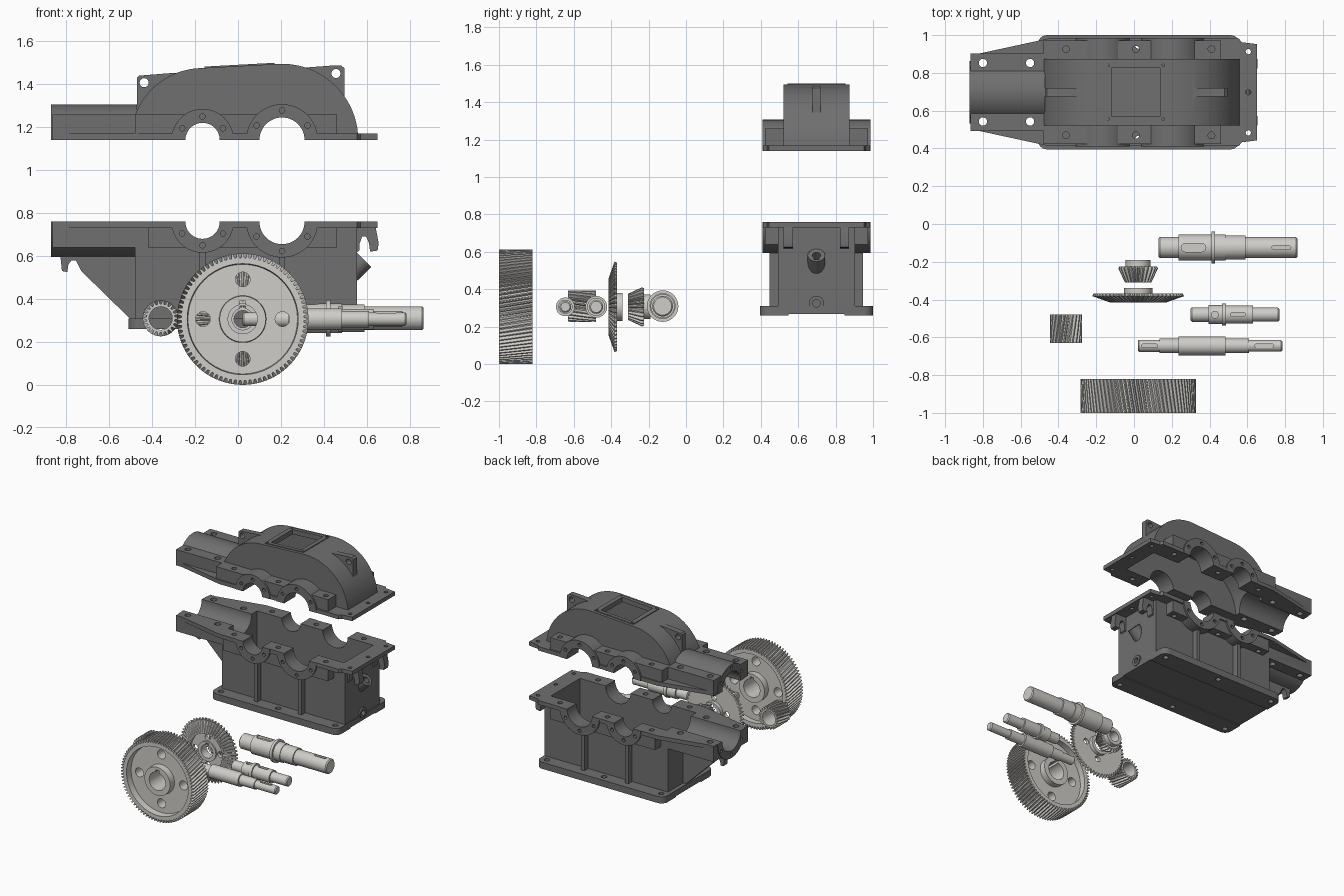
import bpy, bmesh
from math import pi, sin, cos, radians
from mathutils import Matrix, Vector

if "Cube" in bpy.data.objects:
    bpy.data.objects.remove(bpy.data.objects["Cube"])

YC = 0.6975          # centre line of the housing in y


def material(name, v):
    m = bpy.data.materials.new(name)
    m.diffuse_color = v
    m.use_nodes = True
    m.node_tree.nodes["Principled BSDF"].inputs["Base Color"].default_value = m.diffuse_color
    return m


CAST = material("cast_iron", (0.16, 0.16, 0.16, 1))
STEEL = material("steel", (0.62, 0.61, 0.58, 1))


# ---------- helpers ----------
def loft(name, rings, wrap=False):
    """Skin a row of equal rings; cap the ends unless the row wraps round."""
    bm = bmesh.new()
    rows = [[bm.verts.new(p) for p in r] for r in rings]
    n = len(rows[0])
    for a, b in zip(rows, rows[1:] + (rows[:1] if wrap else [])):
        for i in range(n):
            bm.faces.new((a[i], a[(i + 1) % n], b[(i + 1) % n], b[i]))
    if not wrap:
        bm.faces.new(rows[0])
        bm.faces.new(rows[-1])
    bmesh.ops.recalc_face_normals(bm, faces=bm.faces)
    me = bpy.data.meshes.new(name)
    bm.to_mesh(me)
    bm.free()
    ob = bpy.data.objects.new(name, me)
    bpy.context.collection.objects.link(ob)
    return ob


def place(axis, pts, t):
    f = {'x': lambda u, v: (t, u, v), 'y': lambda u, v: (u, t, v), 'z': lambda u, v: (u, v, t)}[axis]
    return [f(u, v) for u, v in pts]


def prism(axis, pts, a, b, name="part"):
    return loft(name, [place(axis, pts, a), place(axis, pts, b)])


def box(x0, x1, y0, y1, z0, z1):
    return prism('z', [(x0, y0), (x1, y0), (x1, y1), (x0, y1)], z0, z1)


def arc(c, r, a0, a1, n):
    return [(c[0] + r * cos(radians(a0 + (a1 - a0) * i / n)),
             c[1] + r * sin(radians(a0 + (a1 - a0) * i / n))) for i in range(n + 1)]


def circle(c, r, n=32):
    return arc(c, r, 0, 360, n)[:-1]


def cyl(axis, c, r, a, b, n=32):
    return prism(axis, circle(c, r, n), a, b)


def lathe(axis, c, profile, name="part", wrap=False, n=48):
    return loft(name, [place(axis, circle(c, r, n), t) for t, r in profile], wrap)


def boolean(ob, op, parts):
    bpy.context.view_layer.objects.active = ob
    for p in parts:
        m = ob.modifiers.new("b", 'BOOLEAN')
        m.operation, m.object, m.solver = op, p, 'EXACT'
        bpy.ops.object.modifier_apply(modifier=m.name)
        bpy.data.objects.remove(p)


def add(ob, *parts):
    boolean(ob, 'UNION', parts)


def cut(ob, *parts):
    boolean(ob, 'DIFFERENCE', parts)


def finish(ob, mat):
    ob.data.materials.clear()
    ob.data.materials.append(mat)
    bpy.ops.object.select_all(action='DESELECT')
    ob.select_set(True)
    bpy.context.view_layer.objects.active = ob
    bpy.ops.object.shade_smooth_by_angle(angle=radians(30))


# ---------- housing halves ----------
BORES = [(-0.165, 0.08, 0.145, 0.11), (0.205, 0.105, 0.167, 0.137)]   # x, bore, boss, bolt circle
SIDE = [(-0.865, 0.195), (-0.45, 0.285), (0.555, 0.285), (0.57, 0.265), (0.65, 0.255)]


def half_shell(name, z0, s):
    """Flange, bolt pads, side bosses and end bearing, shared by cover (s=1) and base (s=-1)."""
    outline = [(x, YC - d) for x, d in SIDE] + [(x, YC + d) for x, d in reversed(SIDE)]
    ob = prism('z', outline, z0, z0 + s * 0.03, name)
    x0 = -0.48 if s > 0 else -0.42
    add(ob, box(x0, 0.46, YC - 0.275, YC + 0.275, z0, z0 + s * 0.12),
        box(-0.865, -0.46, YC - 0.205, YC + 0.205, z0, z0 + s * 0.12),
        prism('x', arc((YC, z0), 0.165, 0, s * 180, 32), -0.87, -0.47))
    for x, _, r, _ in BORES:
        add(ob, prism('y', arc((x, z0), r, 0, s * 180, 32), YC - 0.288, YC + 0.288))
    return ob


def bore_shell(ob, z0, s):
    """Bearing bores and bolt holes."""
    cut(ob, cyl('x', (YC, z0), 0.11, -1, -0.44, 48))
    for x, r, _, rb in BORES:
        cut(ob, cyl('y', (x, z0), r, YC - 0.4, YC + 0.4, 48))
        for a in (30, 90, 150):
            c = (x + rb * cos(radians(a)), z0 + s * rb * sin(radians(a)))
            for e in (-1, 1):
                cut(ob, cyl('y', c, 0.013, YC + e * 0.25, YC + e * 0.32, 12))
    for a in (30, 90, 150):
        c = (YC + 0.138 * cos(radians(a)), z0 + s * 0.138 * sin(radians(a)))
        cut(ob, cyl('x', c, 0.012, -0.9, -0.83, 12))
    for e in (-1, 1):
        for x, d, r in [(-0.36, 0.228, 0.018), (0.01, 0.228, 0.018), (0.41, 0.228, 0.018),
                        (-0.8, 0.155, 0.022), (-0.55, 0.155, 0.022), (0.605, 0.215, 0.014)]:
            cut(ob, cyl('z', (x, YC + e * d), r, z0 - 0.2, z0 + 0.2, 16))
    cut(ob, cyl('z', (0.605, YC), 0.014, z0 - 0.2, z0 + 0.2, 16))


# cover: tunnel-shaped dome, lifting lugs and inspection window
def dome(t, low):
    z = 1.14
    return [(0.56 - t, low)] + arc((0.205, z), 0.355 - t, 0, 93, 20) + \
        arc((-0.165, z), 0.335 - t, 93, 180, 20) + [(-0.5 + t, low)]


cover = half_shell("housing_cover", 1.14, 1)
add(cover, prism('y', dome(0, 1.139), YC - 0.177, YC + 0.177))
cut(cover, box(-1, 1, 0, 1.2, 1.0, 1.14))
roof = [(x, 1.4945 + 0.054 * (x - 0.186) + h) for x, h in [(-0.155, -0.02), (0.17, -0.02), (0.17, 0.006), (-0.155, 0.006)]]
lug_l = [(-0.47, 1.24), (-0.47, 1.43), (-0.46, 1.44), (-0.31, 1.452), (-0.22, 1.455), (-0.3, 1.4)]
lug_r = [(0.495, 1.31), (0.495, 1.475), (0.48, 1.488), (0.44, 1.487), (0.28, 1.475), (0.36, 1.38)]
add(cover, prism('y', roof, YC - 0.155, YC + 0.155),
    prism('y', lug_l, YC - 0.022, YC + 0.022), prism('y', lug_r, YC - 0.022, YC + 0.022))
cut(cover, prism('y', dome(0.03, 1.1), YC - 0.15, YC + 0.15),
    box(-0.12, 0.137, YC - 0.128, YC + 0.128, 1.4, 1.6),
    cyl('y', (-0.437, 1.407), 0.021, 0.6, 0.8), cyl('y', (0.456, 1.45), 0.021, 0.6, 0.8))
for x in (-0.138, 0.155):
    for e in (-1, 1):
        cut(cover, cyl('z', (x, YC + e * 0.142), 0.007, 1.475, 1.6, 10))
bore_shell(cover, 1.14, 1)
finish(cover, CAST)

# base: box body on a rounded foot, ribs, hooks, level port and drain
base = half_shell("housing_base", 0.76, -1)
fx, fy = (-0.46, 0.51), (YC - 0.2525, YC + 0.2525)
foot = arc((fx[1], fy[1]), 0.05, 0, 90, 6) + arc((fx[0], fy[1]), 0.05, 90, 180, 6) + \
    arc((fx[0], fy[0]), 0.05, 180, 270, 6) + arc((fx[1], fy[0]), 0.05, 270, 360, 6)
end_rib = [(-0.83, 0.63), (-0.82, 0.53), (-0.795, 0.525), (-0.79, 0.56), (-0.775, 0.58), (-0.755, 0.58),
           (-0.745, 0.56), (-0.73, 0.53), (-0.505, 0.31), (-0.46, 0.3), (-0.46, 0.63)]
hook = [(0.54, 0.74), (0.64, 0.74), (0.655, 0.66), (0.65, 0.625), (0.615, 0.62), (0.61, 0.66), (0.597, 0.69),
        (0.578, 0.69), (0.567, 0.66), (0.565, 0.625), (0.54, 0.61)]
add(base, box(-0.48, 0.555, YC - 0.205, YC + 0.205, 0.28, 0.76), prism('z', foot, 0.26, 0.31),
    prism('y', end_rib, YC - 0.022, YC + 0.022))
for x, w in ((-0.165, 0.015), (0.205, 0.015)):
    add(base, box(x - w, x + w, YC - 0.25, YC + 0.25, 0.3, 0.66))
for e in (-1, 1):
    add(base, prism('y', hook, YC + e * 0.15 - 0.025, YC + e * 0.15 + 0.025))
slant = Matrix.Translation((0.588, YC, 0.582)) @ Matrix.Rotation(-pi / 4, 4, 'Y')
port, port_hole = cyl('x', (0, 0), 0.047, -0.09, 0), cyl('x', (0, 0), 0.022, -0.2, 0.1)
for o in (port, port_hole):
    o.data.transform(slant)
add(base, port, cyl('x', (YC, 0.325), 0.04, 0.54, 0.566))
cut(base, box(-0.45, 0.525, YC - 0.175, YC + 0.175, 0.295, 0.8), port_hole,
    cyl('x', (YC, 0.325), 0.02, 0.5, 0.6), box(-0.6, 0.6, YC - 0.15, YC + 0.15, 0.2, 0.267))
for x in (-0.455, 0.025, 0.505):
    for e in (-1, 1):
        cut(base, cyl('z', (x, YC + e * 0.25), 0.02, 0.2, 0.4, 16))
bore_shell(base, 0.76, -1)
finish(base, CAST)


# ---------- gears (axis along y) ----------
def gear(name, c, teeth, sections):
    """sections: y, tip radius, tooth depth, twist"""
    rings = []
    for y, r, d, tw in sections:
        pts = []
        for i in range(teeth):
            for f, k in ((-0.32, 1), (-0.13, 0), (0.13, 0), (0.32, 1)):
                a = 2 * pi * (i + f) / teeth + tw
                pts.append((c[0] + (r - k * d) * cos(a), c[1] + (r - k * d) * sin(a)))
        rings.append(place('y', pts, y))
    return loft(name, rings)


def ring_holes(ob, c, dist, r, y0, y1):
    for k in range(4):
        a = k * pi / 2
        cut(ob, cyl('y', (c[0] + dist * cos(a), c[1] + dist * sin(a)), r, y0, y1, 24))


C = (0.022, 0.306)
wheel = gear("helical_wheel", C, 80, [(-1 + 0.045 * i, 0.306, 0.02, 0.025 * i) for i in range(5)])
for y0, y1 in ((-1.05, -0.95), (-0.87, -0.77)):
    cut(wheel, lathe('y', C, [(y0, 0.105), (y0, 0.262), (y1, 0.255), (y1, 0.11)], wrap=True))
cut(wheel, cyl('y', C, 0.068, -1.1, -0.7, 48), box(C[0] - 0.014, C[0] + 0.014, -1.1, -0.7, C[1], C[1] + 0.085))
ring_holes(wheel, C, 0.185, 0.034, -1.1, -0.7)
finish(wheel, STEEL)

P = (-0.36, 0.31)
pinion = gear("helical_pinion", P, 22, [(-0.63 + 0.0375 * i, 0.084, 0.018, -0.08 * i) for i in range(5)])
cut(pinion, cyl('y', P, 0.054, -0.7, -0.4))
finish(pinion, STEEL)

bevel = gear("bevel_wheel", C, 56, [(-0.415, 0.15, 0.012, 0), (-0.382, 0.243, 0.02, 0), (-0.368, 0.236, 0.018, 0)])
cut(bevel, cyl('y', C, 0.135, -0.5, -0.395, 48))
add(bevel, cyl('y', C, 0.075, -0.405, -0.34, 48))
cut(bevel, cyl('y', C, 0.05, -0.5, -0.3), box(C[0] - 0.012, C[0] + 0.012, -0.5, -0.3, C[1], C[1] + 0.062))
ring_holes(bevel, C, 0.105, 0.022, -0.5, -0.3)
finish(bevel, STEEL)

small = gear("bevel_pinion", C, 24, [(-0.31, 0.07, 0.016, 0), (-0.235, 0.105, 0.024, 0), (-0.225, 0.1, 0.022, 0)])
add(small, cyl('y', C, 0.066, -0.24, -0.19))
cut(small, cyl('y', C, 0.04, -0.4, -0.1))
finish(small, STEEL)


# ---------- stepped shafts (axis along x) ----------
def shaft(name, y, z, steps, keys):
    """steps: end x, radius; keys: x0, x1, width, shaft radius"""
    x, prof = steps[0], []
    for i, (x1, r) in enumerate(steps[1]):
        a = 0.007 if i == 0 else 0
        b = 0.007 if i == len(steps[1]) - 1 else 0
        prof += ([(x, r - a)] if a else []) + [(x + a, r), (x1 - b, r)] + ([(x1, r - b)] if b else [])
        x = x1
    ob = lathe('x', (y, z), prof, name)
    for x0, x1, w, r in keys:
        h = w / 2
        slot = arc((x1 - h, y), h, -90, 90, 8) + arc((x0 + h, y), h, 90, 270, 8)
        cut(ob, prism('z', slot, z + r * 0.66, z + 0.2))
    finish(ob, STEEL)


shaft("output_shaft", -0.125, 0.31,
      (0.13, [(0.235, 0.056), (0.41, 0.069), (0.43, 0.084), (0.485, 0.069), (0.59, 0.064), (0.865, 0.055)]),
      [(0.25, 0.38, 0.045, 0.069), (0.73, 0.83, 0.022, 0.055)])
shaft("middle_shaft", -0.48, 0.306,
      (0.3, [(0.395, 0.038), (0.465, 0.05), (0.488, 0.058), (0.63, 0.048), (0.77, 0.037)]),
      [(0.41, 0.4465, 0.036, 0.05), (0.51, 0.59, 0.022, 0.048)])
shaft("input_shaft", -0.645, 0.306,
      (0.02, [(0.135, 0.032), (0.235, 0.038), (0.485, 0.05), (0.61, 0.038), (0.785, 0.031)]),
      [(0.04, 0.125, 0.02, 0.032), (0.64, 0.74, 0.022, 0.031)])
